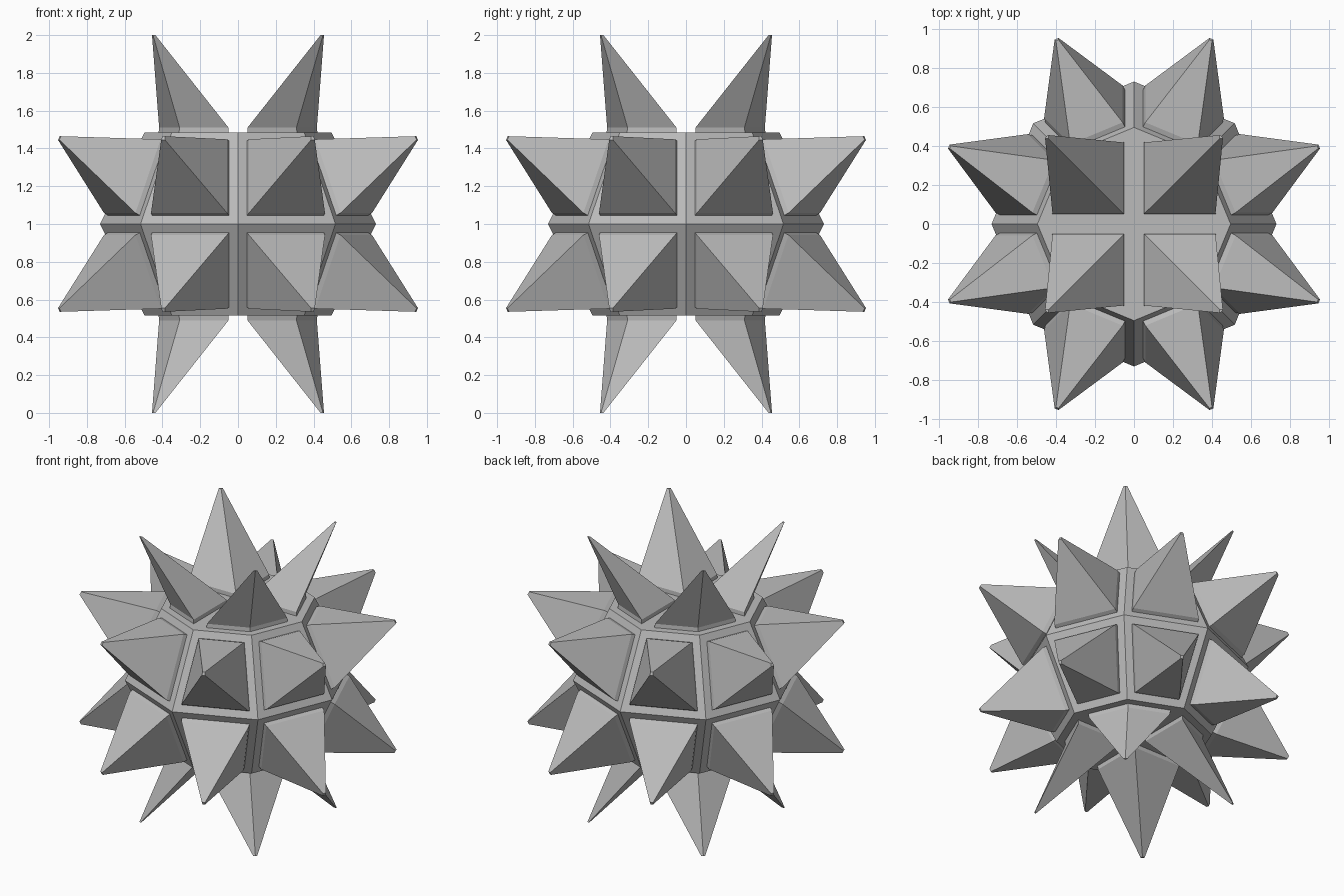
import bpy, bmesh, math
from mathutils import Vector

cube = bpy.data.objects.get("Cube")
if cube:
    bpy.data.objects.remove(cube, do_unlink=True)

CENTRE = Vector((0, 0, 1))
EQUATOR_R, RING_R, RING_Z = 0.73, 0.495, 0.485
FRAME = 0.05        # half width of the frame strips
WALL = 0.027        # short wall under each spike
TIP_SCALE = 0.05    # blunt tip size relative to the base

grey = bpy.data.materials.new("plain_grey")
grey.use_nodes = True
colour = (0.5, 0.5, 0.5, 1)
grey.diffuse_color = colour
grey.node_tree.nodes["Principled BSDF"].inputs["Base Color"].default_value = colour


def ring(bm, radius, z):
    angles = [math.tau * i / 8 for i in range(8)]
    return [bm.verts.new((radius * math.cos(a), radius * math.sin(a), z)) for a in angles]


def panelled_ball():
    """Eight-sided ball of 24 panels, each inset to leave a frame."""
    bm = bmesh.new()
    equator = ring(bm, EQUATOR_R, 0)
    for side in (1, -1):
        rim = ring(bm, RING_R, side * RING_Z)
        pole = bm.verts.new((0, 0, side * RING_Z))
        for i in range(8):
            j = (i + 1) % 8
            bm.faces.new((equator[i], equator[j], rim[j], rim[i]))
        for i in range(0, 8, 2):
            bm.faces.new((pole, rim[i], rim[i + 1], rim[(i + 2) % 8]))
    bmesh.ops.recalc_face_normals(bm, faces=bm.faces[:])
    panels = bm.faces[:]
    frame = bmesh.ops.inset_individual(bm, faces=panels, thickness=FRAME,
                                       use_even_offset=True)["faces"]
    return bm, panels, frame


def finish(bm, name):
    bmesh.ops.translate(bm, verts=bm.verts[:], vec=CENTRE)
    bmesh.ops.recalc_face_normals(bm, faces=bm.faces[:])
    mesh = bpy.data.meshes.new(name)
    bm.to_mesh(mesh)
    bm.free()
    mesh.materials.append(grey)
    bpy.context.collection.objects.link(bpy.data.objects.new(name, mesh))


def tip_point(face):
    """Spike tips lean outwards; the polar ones are a little longer."""
    c = face.calc_center_median()
    if abs(face.normal.z) > 0.9:
        x, y, z = 0.445, 0.445, 1.0
    elif abs(c.x) > abs(c.y):
        x, y, z = 0.945, 0.395, 0.455
    else:
        x, y, z = 0.395, 0.945, 0.455
    return Vector((math.copysign(x, c.x), math.copysign(y, c.y), math.copysign(z, c.z)))


# Frame shell
bm, panels, frame = panelled_ball()
finish(bm, "frame_ball")

# Spikes: low wall, then a pyramid with a blunt tip
bm, panels, frame = panelled_ball()
bmesh.ops.delete(bm, geom=[f for f in bm.faces if f not in set(panels)], context='FACES')
bmesh.ops.inset_individual(bm, faces=panels, thickness=0.003, depth=WALL)
tips = [tip_point(f) for f in panels]
caps = bmesh.ops.inset_individual(bm, faces=panels, thickness=0.001)
for face, tip in zip(panels, tips):
    middle = face.calc_center_median()
    for v in face.verts:
        v.co = tip + (v.co - middle) * TIP_SCALE
finish(bm, "spikes")
